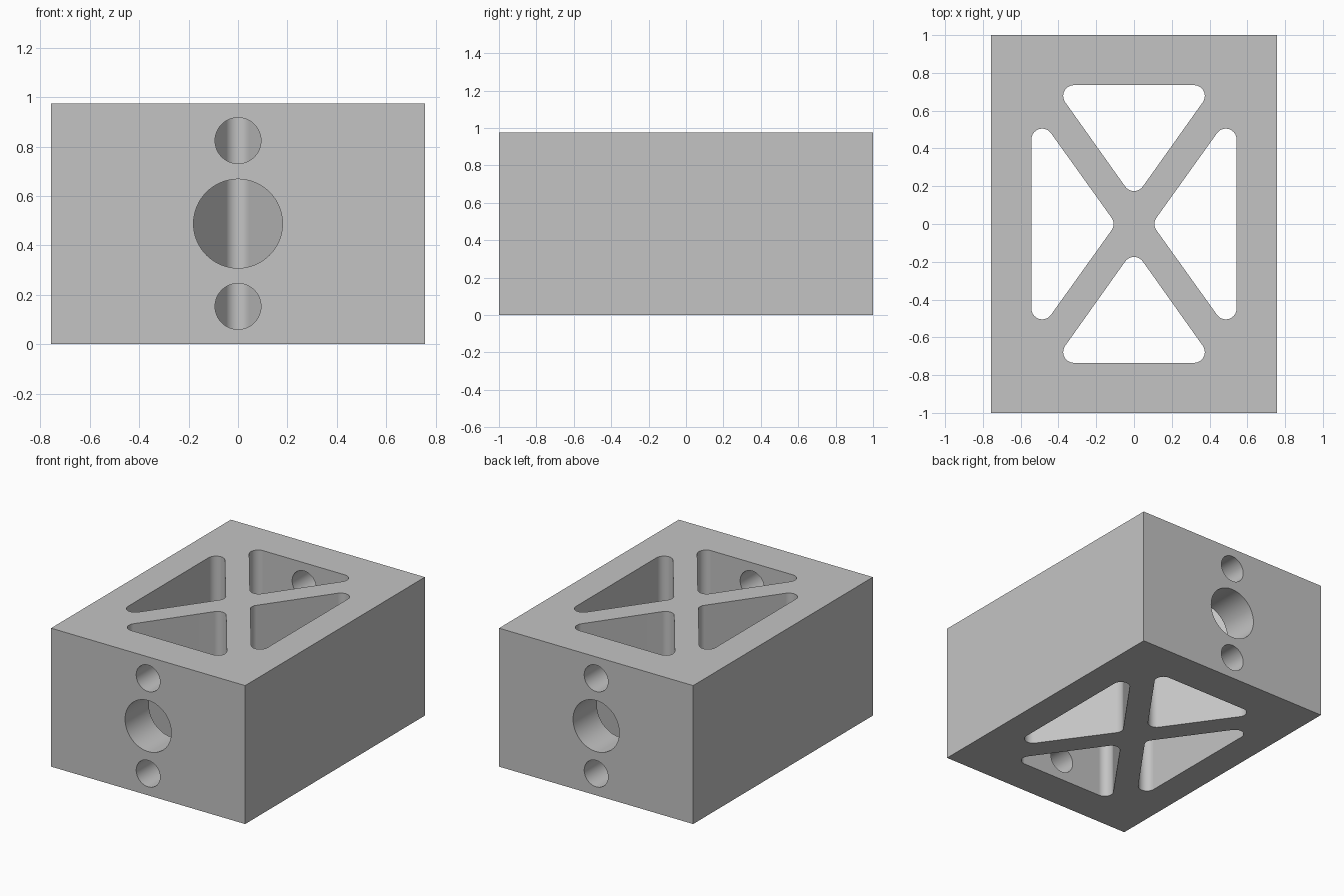
import bpy, bmesh
from math import sin, cos, pi, radians, atan2
from mathutils import Vector, Matrix

if "Cube" in bpy.data.objects:
    bpy.data.objects.remove(bpy.data.objects["Cube"])

HALF_X, HALF_Y, HEIGHT = 0.756, 1.0, 0.975
ROUND = 0.057
STEPS = 10

grey = bpy.data.materials.new("light grey")
grey.use_nodes = True
COLOUR = (0.55, 0.55, 0.55, 1)
grey.diffuse_color = COLOUR
grey.node_tree.nodes["Principled BSDF"].inputs["Base Color"].default_value = COLOUR


def prism(name, outline, low, high, turn=Matrix()):
    """Extrude a counter-clockwise outline from low to high, then turn it."""
    bm = bmesh.new()
    base = bm.faces.new([bm.verts.new((x, y, low)) for x, y in outline])
    side = bmesh.ops.extrude_face_region(bm, geom=[base])["geom"]
    bmesh.ops.translate(bm, vec=(0, 0, high - low),
                        verts=[v for v in side if isinstance(v, bmesh.types.BMVert)])
    bmesh.ops.recalc_face_normals(bm, faces=bm.faces)
    bm.transform(turn)
    mesh = bpy.data.meshes.new(name)
    bm.to_mesh(mesh)
    bm.free()
    mesh.materials.append(grey)
    obj = bpy.data.objects.new(name, mesh)
    bpy.context.collection.objects.link(obj)
    return obj


def rounded(centres, r):
    """Outline of a convex counter-clockwise polygon grown by radius r."""
    points = []
    for i, c in enumerate(centres):
        before = Vector(c) - Vector(centres[i - 1])
        after = Vector(centres[(i + 1) % len(centres)]) - Vector(c)
        start = atan2(before.y, before.x) - pi / 2
        sweep = (atan2(after.y, after.x) - pi / 2 - start) % (2 * pi)
        for k in range(STEPS + 1):
            a = start + sweep * k / STEPS
            points.append((c[0] + r * cos(a), c[1] + r * sin(a)))
    return points


def circle(x, y, r, n=64):
    return [(x + r * cos(2 * pi * k / n), y + r * sin(2 * pi * k / n)) for k in range(n)]


# Solid block
block = prism("braced_block", [(-HALF_X, -HALF_Y), (HALF_X, -HALF_Y),
                               (HALF_X, HALF_Y), (-HALF_X, HALF_Y)], 0, HEIGHT)

# Four rounded triangular pockets leaving the diagonal braces
end_y, end_x, end_tip = 0.735 - ROUND, 0.375 - ROUND, 0.174 + ROUND
end_tri = [(0, end_tip), (end_x, end_y), (-end_x, end_y)]
side_x, side_y, side_tip = 0.543 - ROUND, 0.505 - ROUND, 0.108 + ROUND
side_tri = [(side_tip, 0), (side_x, -side_y), (side_x, side_y)]
cutters = []
for tri, label in ((end_tri, "end"), (side_tri, "side")):
    for sign in (1, -1):
        centres = [(sign * x, sign * y) for x, y in tri]
        cutters.append(prism(label + "_pocket_cutter", rounded(centres, ROUND), -0.1, HEIGHT + 0.1))

# Round holes through the front and back walls into the end pockets
upright = Matrix.Rotation(radians(90), 4, 'X')
for low, high in ((0.6, 1.1), (-1.1, -0.6)):
    for z, r in ((0.153, 0.093), (0.488, 0.18), (0.824, 0.093)):
        cutters.append(prism("hole_cutter", circle(0, z, r), low, high, upright))

bpy.context.view_layer.objects.active = block
for cutter in cutters:
    cutter.hide_render = True
    cut = block.modifiers.new("cut", 'BOOLEAN')
    cut.operation, cut.solver, cut.object = 'DIFFERENCE', 'EXACT', cutter
    bpy.ops.object.modifier_apply(modifier=cut.name)
    bpy.data.objects.remove(cutter)

# Smooth curved walls, crisp edges, flat large faces
bpy.ops.object.select_all(action='DESELECT')
block.select_set(True)
bpy.ops.object.shade_smooth_by_angle(angle=radians(30))
weighted = block.modifiers.new("flat_faces", 'WEIGHTED_NORMAL')
weighted.keep_sharp = True
